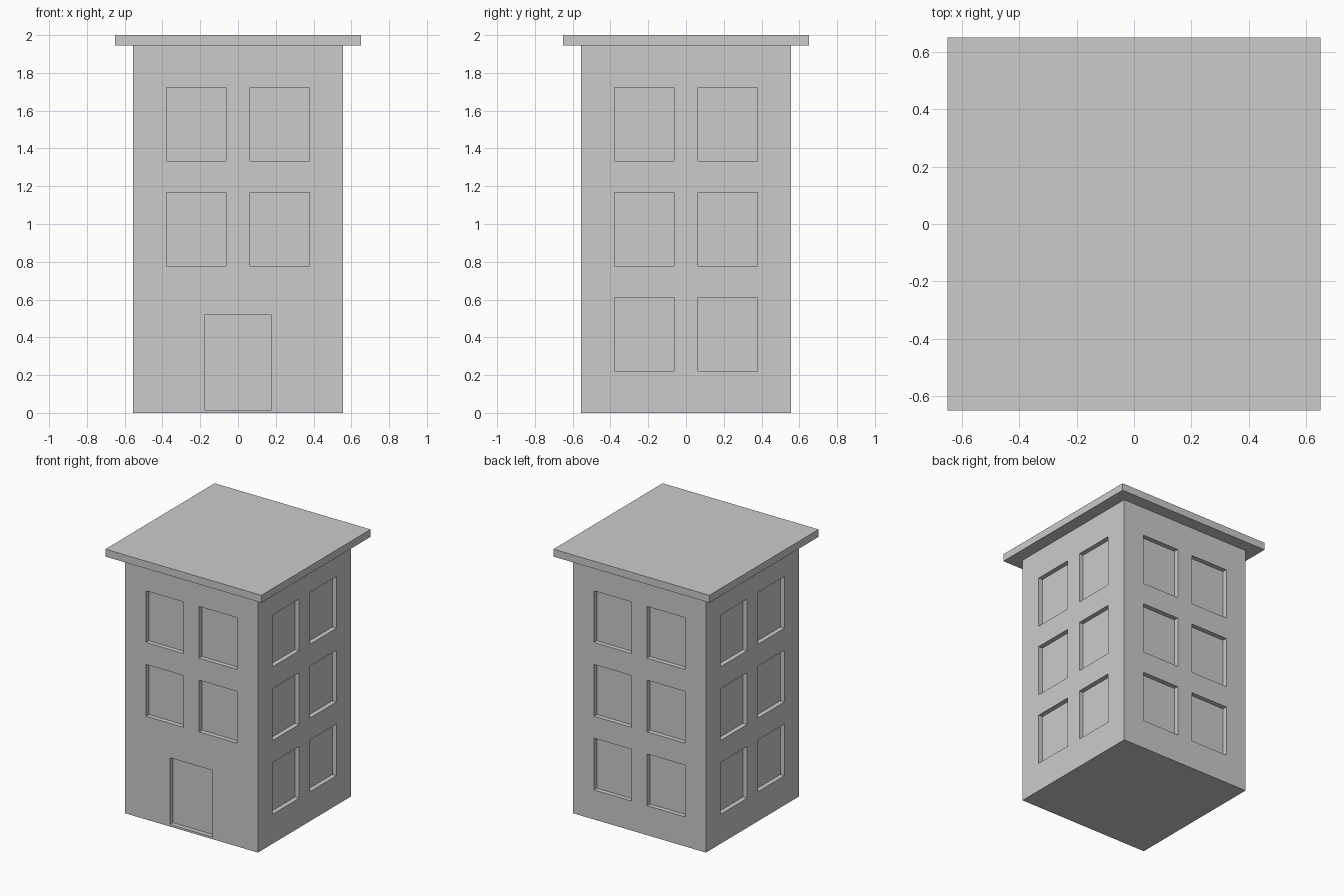
import bpy
from math import pi
from mathutils import Matrix, Vector

if "Cube" in bpy.data.objects:
    bpy.data.objects.remove(bpy.data.objects["Cube"])

HALF = 0.555      # half width of the walls
WALL_TOP = 1.944  # underside of the roof slab
RECESS = 0.035    # depth of windows and door


def box(name, center, size):
    bpy.ops.mesh.primitive_cube_add(size=1)
    ob = bpy.context.object
    ob.name = name
    ob.data.transform(Matrix.Translation(center) @ Matrix.Diagonal((*size, 1)))
    return ob


def opening(side, x, z, w, h):
    """Cutter for a recess in the front wall, turned to the given side."""
    cut = box("opening_cutter", Vector((x, -HALF, z)), (w, 2 * RECESS, h))
    cut.data.transform(Matrix.Rotation(side * pi / 2, 4, 'Z'))
    return cut


# Walls
walls = box("walls", Vector((0, 0, WALL_TOP / 2)), (2 * HALF, 2 * HALF, WALL_TOP))

# Window recesses on all four sides; the front ground floor has the door
cutters = [opening(0, 0, 0.267, 0.355, 0.502)]
for side in range(4):
    for floor in range(3):
        if side == 0 and floor == 0:
            continue
        for x in (-0.222, 0.222):
            cutters.append(opening(side, x, 0.417 + 0.5555 * floor, 0.315, 0.39))

# Join the cutters and carve them out of the walls
bpy.ops.object.select_all(action='DESELECT')
for c in cutters:
    c.select_set(True)
bpy.context.view_layer.objects.active = cutters[0]
bpy.ops.object.join()
cutter = cutters[0]
cutter.hide_render = True

mod = walls.modifiers.new("openings", 'BOOLEAN')
mod.operation = 'DIFFERENCE'
mod.solver = 'EXACT'
mod.object = cutter
bpy.context.view_layer.objects.active = walls
bpy.ops.object.modifier_apply(modifier=mod.name)
bpy.data.objects.remove(cutter)

# Overhanging flat roof
box("roof", Vector((0, 0, (WALL_TOP + 2) / 2)), (1.3, 1.3, 2 - WALL_TOP))
